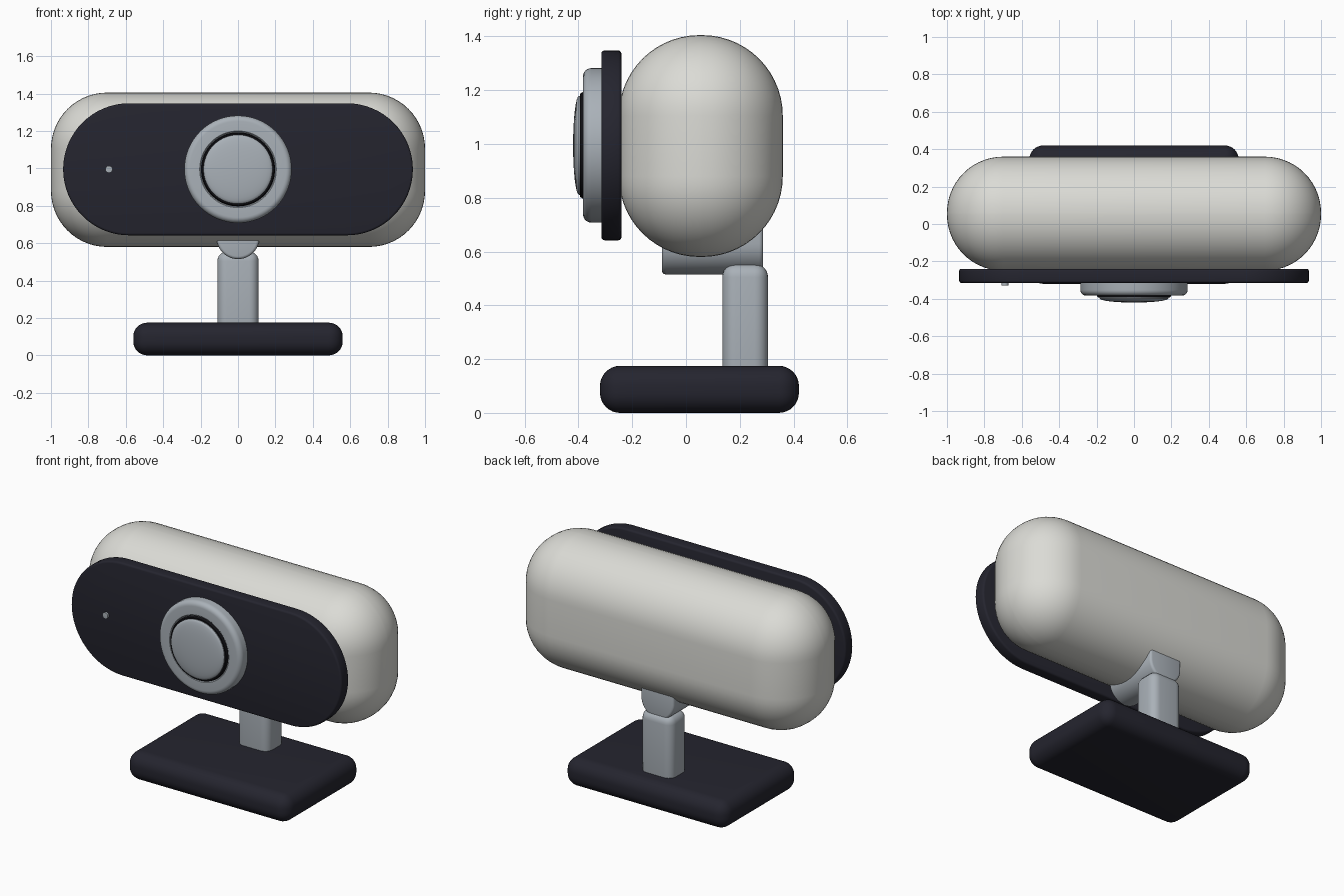
import bpy, bmesh, math
from mathutils import Vector

cube = bpy.data.objects.get("Cube")
if cube:
    bpy.data.objects.remove(cube, do_unlink=True)


def material(name, rgb):
    m = bpy.data.materials.new(name)
    m.use_nodes = True
    m.diffuse_color = (*rgb, 1)
    m.node_tree.nodes["Principled BSDF"].inputs["Base Color"].default_value = (*rgb, 1)
    return m


SHELL = material("warm light grey", (0.71, 0.71, 0.67))
DARK = material("dark navy", (0.018, 0.018, 0.028))
METAL = material("cool grey", (0.40, 0.44, 0.48))
BLACK = material("black", (0.005, 0.005, 0.007))


def finish(name, bm, mat):
    bmesh.ops.recalc_face_normals(bm, faces=bm.faces)
    mesh = bpy.data.meshes.new(name)
    bm.to_mesh(mesh)
    bm.free()
    mesh.materials.append(mat)
    ob = bpy.data.objects.new(name, mesh)
    bpy.context.collection.objects.link(ob)
    bpy.ops.object.select_all(action="DESELECT")
    ob.select_set(True)
    bpy.context.view_layer.objects.active = ob
    bpy.ops.object.shade_smooth_by_angle(angle=math.radians(35))
    return ob


def round_edges(bm, radius, segments):
    sharp = [e for e in bm.edges if e.calc_face_angle(0) > math.radians(50)]
    bmesh.ops.bevel(bm, geom=sharp, offset=radius, segments=segments,
                    profile=0.5, affect="EDGES")


def rounded_box(name, lo, hi, radius, segments, mat):
    """Box between two corners with every edge rounded."""
    lo, hi = Vector(lo), Vector(hi)
    bm = bmesh.new()
    bmesh.ops.create_cube(bm, size=1)
    for v in bm.verts:
        v.co = (lo + hi) / 2 + v.co * (hi - lo)
    round_edges(bm, radius, segments)
    return finish(name, bm, mat)


def prism(name, outline, y0, y1, radius, mat):
    """Extrude an x-z outline along y and soften its rims."""
    bm = bmesh.new()
    face = bm.faces.new([bm.verts.new((x, y0, z)) for x, z in outline])
    ext = bmesh.ops.extrude_face_region(bm, geom=[face])["geom"]
    for v in ext:
        if isinstance(v, bmesh.types.BMVert):
            v.co.y = y1
    bmesh.ops.recalc_face_normals(bm, faces=bm.faces)
    round_edges(bm, radius, 3)
    return finish(name, bm, mat)


def lathe(name, profile, x, z, mat, steps=64):
    """Spin a (radius, y) profile about an axis parallel to y."""
    bm = bmesh.new()
    verts = [bm.verts.new((x + r, y, z)) for r, y in profile]
    edges = [bm.edges.new(pair) for pair in zip(verts, verts[1:])]
    bmesh.ops.spin(bm, geom=verts + edges, cent=(x, 0, z), axis=(0, 1, 0),
                   angle=math.tau, steps=steps)
    bmesh.ops.remove_doubles(bm, verts=bm.verts, dist=0.0001)
    return finish(name, bm, mat)


def arc(cx, cz, r, start, end, n=24):
    angles = [math.radians(start + (end - start) * i / n) for i in range(n + 1)]
    return [(cx + r * math.cos(a), cz + r * math.sin(a)) for a in angles]


LENS_Z = 0.995

# Camera housing and stadium-shaped front plate
rounded_box("camera_body", (-1, -0.25, 0.58), (1, 0.36, 1.405), 0.3, 14, SHELL)
R = 0.353
plate = (arc(0.935 - R, LENS_Z, R, -90, 90, 32)
         + arc(R - 0.935, LENS_Z, R, 90, 270, 32))
prism("front_plate", plate, -0.315, -0.24, 0.012, DARK)

# Lens: raised ring, black gap and shallow dome
rim = arc(0.257, -0.353, 0.03, 0, -90, 6)
lathe("lens_ring", [(0, -0.30), (0.287, -0.30)] + rim
      + [(0.205, -0.383), (0.2, -0.378), (0, -0.378)], 0, LENS_Z, METAL)
lathe("lens_gap", [(0, -0.37), (0.198, -0.37), (0.198, -0.384),
                   (0.192, -0.394), (0, -0.394)], 0, LENS_Z, BLACK)
dome = [(0.184 * math.cos(t * math.pi / 16), -0.398 - 0.022 * math.sin(t * math.pi / 16))
        for t in range(8)]
lathe("lens_glass", [(0, -0.39), (0.184, -0.39)] + dome + [(0, -0.42)],
      0, LENS_Z, METAL)

# Status light on the model's right
lathe("status_light", [(0, -0.31), (0.019, -0.31), (0.019, -0.328), (0, -0.33)],
      -0.69, LENS_Z, METAL, 16)

# Stand: round-bottomed cradle, stem and foot
cradle = arc(0, 0.63, 0.115, 180, 360) + [(0.115, 0.76), (-0.115, 0.76)]
prism("tilt_cradle", cradle, -0.09, 0.287, 0.015, METAL)
rounded_box("stand_stem", (-0.11, 0.135, 0.1), (0.11, 0.305, 0.555), 0.05, 6, METAL)
rounded_box("stand_base", (-0.56, -0.32, 0), (0.56, 0.42, 0.175), 0.075, 8, DARK)
